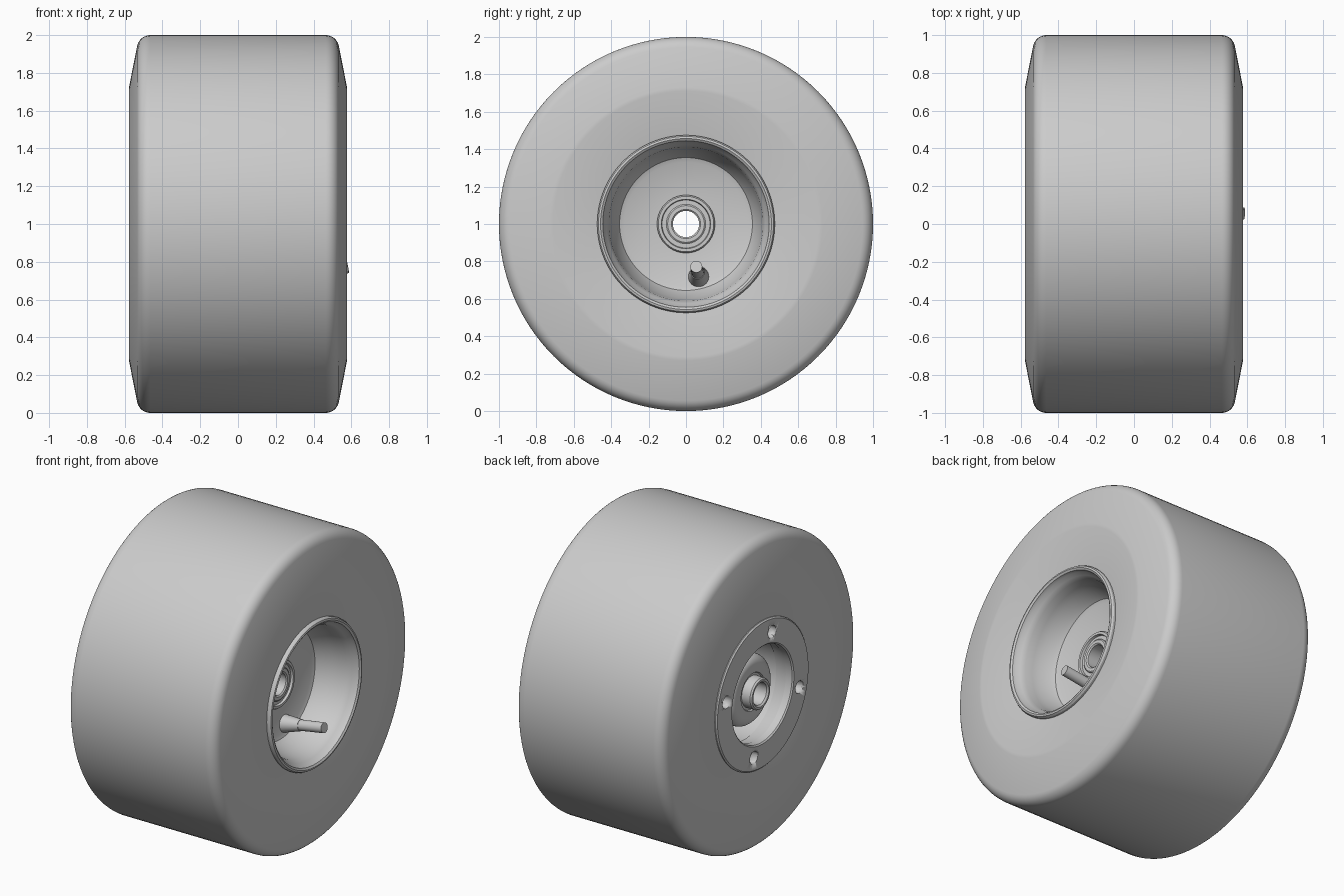
import bpy
import math
from mathutils import Vector

cube = bpy.data.objects.get("Cube")
if cube:
    bpy.data.objects.remove(cube, do_unlink=True)

grey = bpy.data.materials.new("plain grey")
grey.use_nodes = True
colour = (0.6, 0.6, 0.6, 1)
grey.diffuse_color = colour
grey.node_tree.nodes["Principled BSDF"].inputs["Base Color"].default_value = colour

CENTRE = Vector((0, 0, 1))


def finish(obj, angle=30):
    obj.data.materials.clear()
    obj.data.materials.append(grey)
    bpy.ops.object.select_all(action="DESELECT")
    obj.select_set(True)
    bpy.context.view_layer.objects.active = obj
    bpy.ops.object.shade_smooth_by_angle(angle=math.radians(angle))


def lathe(name, profile, steps=96):
    """Revolve a closed (x, radius) outline around the wheel axle."""
    n = len(profile)
    verts, faces = [], []
    for s in range(steps):
        a = 2 * math.pi * s / steps
        verts += [(x, r * math.cos(a), 1 + r * math.sin(a)) for x, r in profile]
        t = (s + 1) % steps
        faces += [(s * n + i, s * n + (i + 1) % n, t * n + (i + 1) % n, t * n + i)
                  for i in range(n)]
    mesh = bpy.data.meshes.new(name)
    mesh.from_pydata(verts, [], faces)
    obj = bpy.data.objects.new(name, mesh)
    bpy.context.collection.objects.link(obj)
    bpy.context.view_layer.objects.active = obj
    obj.select_set(True)
    bpy.ops.object.mode_set(mode="EDIT")
    bpy.ops.mesh.select_all(action="SELECT")
    bpy.ops.mesh.normals_make_consistent(inside=False)
    bpy.ops.object.mode_set(mode="OBJECT")
    finish(obj)
    return obj


def rod(name, start, end, r1, r2, sides=32):
    start, end = Vector(start), Vector(end)
    axis = end - start
    bpy.ops.mesh.primitive_cone_add(vertices=sides, radius1=r1, radius2=r2,
                                    depth=axis.length, location=(start + end) / 2)
    obj = bpy.context.object
    obj.name = name
    obj.rotation_euler = axis.to_track_quat("Z", "Y").to_euler()
    finish(obj)
    return obj


def arc(cx, cr, radius, a0, a1, count=7):
    return [(cx + radius * math.cos(math.radians(a0 + (a1 - a0) * i / count)),
             cr + radius * math.sin(math.radians(a0 + (a1 - a0) * i / count)))
            for i in range(count + 1)]


# Tyre: rounded shoulders, sloped upper sidewall, slightly dished lower sidewall
half = [(0.535, 0.45), (0.577, 0.71), (0.576, 0.73)] + arc(0.465, 0.93, 0.07, 12, 90)
lathe("tyre", half + [(-x, r) for x, r in reversed(half)], 128)

# Dished wheel half, open on the left side with a rolled lip
lathe("left_rim", [
    (0.52, 0.475), (0.553, 0.475), (0.565, 0.468), (0.568, 0.457), (0.56, 0.445),
    (0.54, 0.44), (0.52, 0.425), (0.49, 0.412), (0.44, 0.405), (0.40, 0.395),
    (0.33, 0.37), (0.305, 0.355), (0.295, 0.33), (0.275, 0.155),
    (0.275, 0.10), (0.235, 0.10), (0.235, 0.33), (0.28, 0.40), (0.40, 0.44), (0.50, 0.46)])

# Bearing seat and bearing on the left side
lathe("left_bearing_seat", [
    (0.25, 0.155), (0.295, 0.155), (0.305, 0.148), (0.305, 0.132),
    (0.29, 0.128), (0.29, 0.10), (0.25, 0.10)])
lathe("left_bearing", [
    (0.24, 0.105), (0.297, 0.105), (0.302, 0.098), (0.302, 0.078),
    (0.295, 0.07), (0.24, 0.07)])

# Right wheel half: flat flange drilled with four holes
flange = lathe("right_flange", [
    (-0.50, 0.475), (-0.545, 0.475), (-0.553, 0.467), (-0.553, 0.318),
    (-0.545, 0.31), (-0.50, 0.31)])
for i in range(4):
    a = math.radians(104 + 90 * i)
    y, z = 0.385 * math.cos(a), 1 + 0.385 * math.sin(a)
    cutter = rod("hole_cutter_%d" % (i + 1), (-0.7, y, z), (-0.4, y, z), 0.04, 0.04)
    cutter.hide_render = True
    cutter.hide_viewport = True
    cut = flange.modifiers.new("hole", "BOOLEAN")
    cut.operation = "DIFFERENCE"
    cut.solver = "EXACT"
    cut.object = cutter

# Wall behind the flange and inner floor of the right cavity
lathe("right_barrel", [
    (-0.501, 0.46), (-0.40, 0.44), (0.25, 0.40), (0.25, 0.10), (0.20, 0.10),
    (0.20, 0.30), (0.18, 0.32), (-0.42, 0.33), (-0.44, 0.345), (-0.44, 0.43), (-0.501, 0.44)])
lathe("right_inner_wall", [(-0.51, 0.325), (-0.42, 0.345), (-0.42, 0.325), (-0.51, 0.31)])

# Hub with rounded shoulder, and the axle sleeve through it
lathe("hub", [(0.22, 0.07), (0.22, 0.225), (-0.38, 0.225)]
      + [(-x, r) for x, r in arc(0.42, 0.165, 0.06, 90, 0)]
      + [(-0.48, 0.12), (-0.47, 0.115), (-0.47, 0.07)])
lathe("axle_sleeve", [
    (0.28, 0.10), (-0.53, 0.10), (-0.54, 0.093), (-0.54, 0.08),
    (-0.53, 0.07), (0.28, 0.07)])

# Valve stem rising from a flared foot
foot, tip = Vector((0.27, 0.068, 0.715)), Vector((0.582, 0.055, 0.772))
rod("valve_foot", foot, foot.lerp(tip, 0.45), 0.058, 0.036)
rod("valve_stem", foot, tip, 0.034, 0.032)
